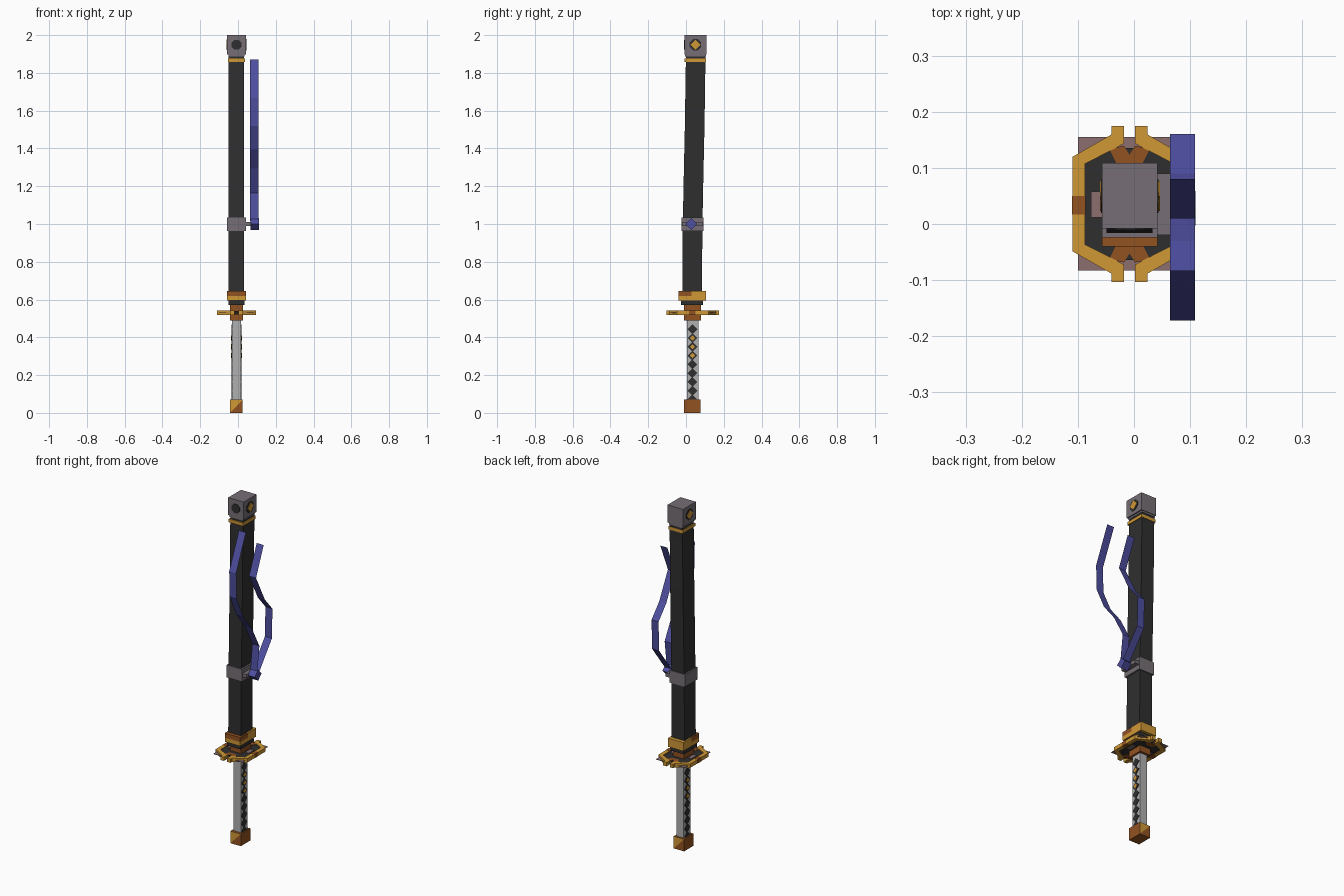
import bpy, bmesh, math
from mathutils import Vector

cube = bpy.data.objects.get("Cube")
if cube:
    bpy.data.objects.remove(cube, do_unlink=True)


def material(name, rgb):
    m = bpy.data.materials.new(name)
    lin = [(c / 255 / 12.92) if c < 10 else ((c / 255 + 0.055) / 1.055) ** 2.4 for c in rgb]
    m.diffuse_color = (*lin, 1)
    m.use_nodes = True
    m.node_tree.nodes["Principled BSDF"].inputs["Base Color"].default_value = (*lin, 1)
    return m


BLACK = material("black lacquer", (47, 47, 47))
GREY = material("steel grey", (118, 111, 118))
PALE = material("pale wrap", (176, 176, 176))
GOLD = material("gold", (208, 153, 54))
BROWN = material("bronze brown", (146, 82, 33))
MAUVE = material("mauve grey", (140, 110, 110))
BLUE = material("ribbon blue", (78, 78, 160))

CX, CY = -0.008, 0.0355      # centre line of the guard


def finish(name, bm, *mats):
    bmesh.ops.recalc_face_normals(bm, faces=bm.faces)
    me = bpy.data.meshes.new(name)
    bm.to_mesh(me)
    bm.free()
    for m in mats:
        me.materials.append(m)
    ob = bpy.data.objects.new(name, me)
    bpy.context.collection.objects.link(ob)
    return ob


def prism(name, pts, axis, lo, hi, mat):
    """Extrude a 2D outline along an axis from lo to hi."""
    def place(p, d):
        v = list(p)
        v.insert(axis, d)
        return v
    bm = bmesh.new()
    a = [bm.verts.new(place(p, lo)) for p in pts]
    b = [bm.verts.new(place(p, hi)) for p in pts]
    bm.faces.new(a)
    bm.faces.new(b)
    for i in range(len(pts)):
        j = (i + 1) % len(pts)
        bm.faces.new((a[i], a[j], b[j], b[i]))
    return finish(name, bm, mat)


def box(name, x, y, z, mat):
    pts = [(x[0], y[0]), (x[1], y[0]), (x[1], y[1]), (x[0], y[1])]
    return prism(name, pts, 2, z[0], z[1], mat)


def ngon(u, v, r, n, start=0.0):
    return [(u + r * math.cos(start + math.tau * i / n),
             v + r * math.sin(start + math.tau * i / n)) for i in range(n)]


# Scabbard: slightly bent square tube
bm = bmesh.new()
rings = []
for z, y in [(0.59, -0.02), (1.0, -0.017), (1.25, -0.012), (1.52, -0.006), (1.8, -0.002), (1.89, 0.0)]:
    rings.append([bm.verts.new((px, py, z)) for px, py in
                  [(-0.049, y), (0.033, y), (0.033, y + 0.104), (-0.049, y + 0.104)]])
for a, b in zip(rings, rings[1:]):
    for i in range(4):
        j = (i + 1) % 4
        bm.faces.new((a[i], a[j], b[j], b[i]))
bm.faces.new(rings[0])
bm.faces.new(rings[-1])
finish("scabbard", bm, BLACK)

# End cap with emblems
WIDE = (-0.057, 0.042)
box("cap_ring", (-0.054, 0.038), (-0.008, 0.106), (1.858, 1.876), GOLD)
box("cap_neck", (-0.051, 0.035), (-0.004, 0.106), (1.888, 1.91), GREY)
box("end_cap", WIDE, (-0.008, 0.109), (1.898, 2.0), GREY)
prism("front_emblem", ngon(CX, 1.949, 0.028, 8, math.pi / 8), 1, -0.011, -0.006, BLACK)
for side, x, d in (("left", WIDE[1], 1), ("right", WIDE[0], -1)):
    prism(side + "_emblem", ngon(0.05, 1.949, 0.033, 8, math.pi / 8), 0, x - 0.002 * d, x + 0.002 * d, BLACK)
    prism(side + "_emblem_diamond", ngon(0.05, 1.949, 0.027, 4), 0, x, x + 0.004 * d, GOLD)

# Ribbon mount
box("clip_band", WIDE, (-0.024, 0.092), (0.963, 1.035), GREY)
box("clip_arm", (0.04, 0.068), (-0.02, 0.09), (0.99, 1.01), GREY)
prism("ribbon_knot", ngon(0.028, 1.0, 0.031, 4), 0, 0.065, 0.11, BLUE)


def ribbon(name, path):
    bm = bmesh.new()
    rows = [[bm.verts.new((x, y, z)) for x in (0.064, 0.109)] for y, z in path]
    for a, b in zip(rows, rows[1:]):
        bm.faces.new((a[0], a[1], b[1], b[0]))
    finish(name, bm, BLUE)


ribbon("front_ribbon", [(-0.083, 1.87), (-0.172, 1.667), (-0.167, 1.52), (-0.11, 1.395),
                        (-0.03, 1.295), (0.04, 1.165), (0.022, 1.02)])
ribbon("back_ribbon", [(0.08, 1.735), (0.01, 1.57), (0.09, 1.415), (0.16, 1.335),
                       (0.155, 1.165), (0.04, 1.015)])

# Scabbard mouth collar: gold, with a brown front half on the upper band
box("mouth_lip", (-0.051, 0.035), (-0.026, 0.09), (0.57, 0.6), BLACK)
box("collar_lower", WIDE, (-0.04, 0.106), (0.596, 0.62), GOLD)
box("collar_upper_front", WIDE, (-0.04, 0.03), (0.62, 0.646), BROWN)
box("collar_upper_back", WIDE, (0.03, 0.106), (0.62, 0.646), GOLD)

# Guard: four mirrored quarters around a dark plate
quarter = [(0.102, 0), (0.102, 0.084), (0.032, 0.124), (0.032, 0.139), (0.010, 0.139),
           (0.010, 0.108), (0.030, 0.097), (0.079, 0.072), (0.079, 0)]
for sx, side in ((1, "left"), (-1, "right")):
    for sy, end in ((1, "back"), (-1, "front")):
        prism(f"guard_rim_{end}_{side}", [(CX + sx * u, CY + sy * v) for u, v in quarter],
              2, 0.519, 0.541, GOLD)
    xs = sorted((CX + sx * 0.078, CX + sx * 0.1025))
    box(f"guard_{side}_patch", xs, (0.017, 0.05), (0.518, 0.542), BROWN)
    xs = sorted((CX + sx * 0.045, CX + sx * 0.069))
    box(f"guard_{side}_inlay", xs, (0.012, 0.058), (0.522, 0.541), MAUVE)
prism("guard_plate", [(CX + sx * u, CY + sy * v) for sx, sy, flip in
                      ((1, 1, 0), (-1, 1, 1), (-1, -1, 0), (1, -1, 1))
                      for u, v in ([(0.081, 0.072), (0.034, 0.1)][::-1 if flip else 1])],
      2, 0.523, 0.537, BLACK)
for sy, end in ((1, "back"), (-1, "front")):
    prism(f"guard_{end}_wedge", [(CX + u, CY + sy * v) for u, v in
                                 [(-0.022, 0.07), (0.022, 0.07), (0.036, 0.098), (0.010, 0.104),
                                  (0, 0.088), (-0.010, 0.104), (-0.036, 0.098)]],
          2, 0.521, 0.539, BROWN)
box("guard_backing", (-0.1, 0.084), (-0.083, 0.155), (0.529, 0.531), MAUVE)

# Spacers on both sides of the guard
box("upper_spacer", (-0.043, 0.027), (-0.01, 0.08), (0.535, 0.575), BROWN)
box("lower_spacer", (-0.042, 0.026), (-0.01, 0.08), (0.488, 0.525), BROWN)

# Grip with a row of diamonds on each side
box("grip", (-0.031, 0.015), (0.005, 0.066), (0.06, 0.49), PALE)
for side, x, d in (("left", 0.015, 1), ("right", -0.031, -1)):
    for i in range(9):
        z = 0.443 - 0.0465 * i
        prism(f"{side}_grip_diamond_{i + 1}", ngon(0.034, z, 0.026, 4), 0, x - 0.002 * d, x + 0.003 * d, BLACK)
        if 1 <= i <= 3:
            prism(f"{side}_grip_stud_{i}", ngon(0.034, z, 0.014, 4), 0, x, x + 0.005 * d, GOLD)

# Pommel: brown with a gold corner on the front and back
pommel = box("pommel", (-0.042, 0.025), (-0.01, 0.077), (0.0, 0.07), BROWN)
pommel.data.materials.append(GOLD)
bm = bmesh.new()
bm.from_mesh(pommel.data)
bm.normal_update()
ends = [f for f in bm.faces if abs(f.normal.y) > 0.9]
for f in ends:
    d = -1 if f.normal.y < 0 else 1
    vs = sorted(f.verts, key=lambda v: (v.co.x * d, v.co.z))
    if d < 0:
        low, high = vs[2], vs[1]
        low, high = min(f.verts, key=lambda v: v.co.x + v.co.z), max(f.verts, key=lambda v: v.co.x + v.co.z)
    else:
        low, high = min(f.verts, key=lambda v: v.co.z - v.co.x), max(f.verts, key=lambda v: v.co.z - v.co.x)
    bmesh.utils.face_split(f, low, high)
bm.normal_update()
for f in bm.faces:
    if abs(f.normal.y) > 0.9 and f.calc_center_median().z > 0.035:
        f.material_index = 1
bm.to_mesh(pommel.data)
bm.free()
